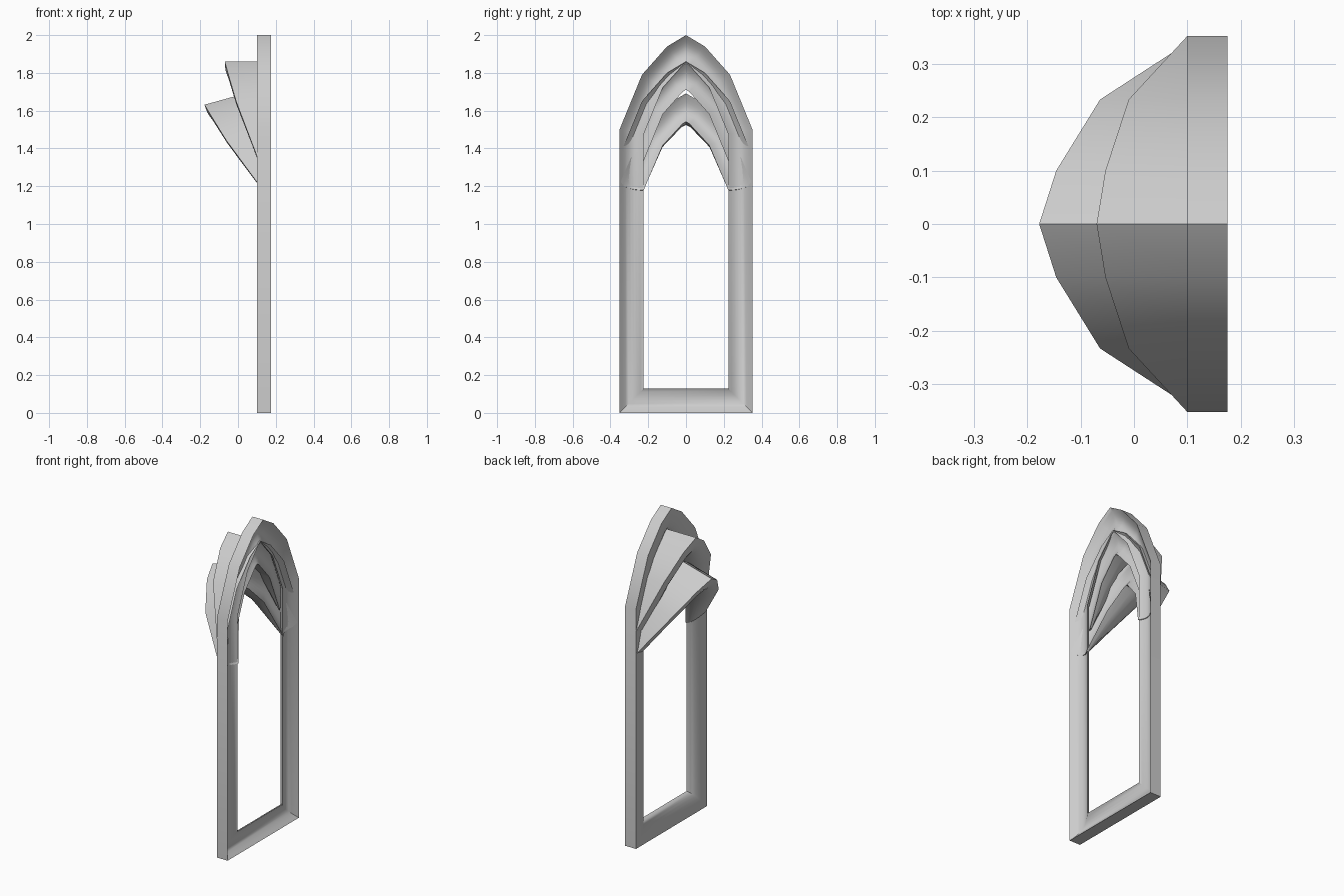
import bpy, math
from mathutils import Vector, Matrix

cube = bpy.data.objects.get("Cube")
if cube:
    bpy.data.objects.remove(cube, do_unlink=True)

BACK, CREST, FRONT, WIDTH, SPRING = 0.10, 0.153, 0.175, 0.128, 1.5

stone = bpy.data.materials.new("pale_grey_stone")
stone.use_nodes = True
stone.diffuse_color = (0.6, 0.6, 0.6, 1)
stone.node_tree.nodes["Principled BSDF"].inputs["Base Color"].default_value = (0.6, 0.6, 0.6, 1)

# Pointed arch outline in (y, z), running from the right foot over the apex
half = [(0.352, 0), (0.352, SPRING), (0.233, 1.79), (0.10, 1.94)]
outline = [Vector(p) for p in half + [(0, 2)] + [(-y, z) for y, z in reversed(half)]]


def miters(points):
    """Inward corner offsets of a closed outline, for a unit inset."""
    result = []
    for i, p in enumerate(points):
        a = (p - points[i - 1]).normalized()
        b = (points[(i + 1) % len(points)] - p).normalized()
        na, nb = Vector((-a.y, a.x)), Vector((-b.y, b.x))
        result.append((na + nb) / (1 + na.dot(nb)))
    return result


def loft(name, rows, closed):
    """Skin a list of equal, closed cross-sections."""
    n = len(rows[0])
    verts = [v for row in rows for v in row]
    faces = []
    for i in range(len(rows) if closed else len(rows) - 1):
        j = (i + 1) % len(rows)
        for k in range(n):
            m = (k + 1) % n
            faces.append((i * n + k, i * n + m, j * n + m, j * n + k))
    if not closed:
        last = (len(rows) - 1) * n
        faces += [tuple(reversed(range(n))), tuple(range(last, last + n))]
    mesh = bpy.data.meshes.new(name)
    mesh.from_pydata(verts, [], faces)
    mesh.materials.append(stone)
    obj = bpy.data.objects.new(name, mesh)
    bpy.context.collection.objects.link(obj)
    bpy.ops.object.select_all(action='DESELECT')
    obj.select_set(True)
    bpy.context.view_layer.objects.active = obj
    bpy.ops.object.shade_smooth_by_angle(angle=math.radians(40))


def section(p, m, back, power, shift=0):
    """Flat outer wall, hollow front face and rounded back."""
    steps = 8
    profile = []
    for i in range(steps + 1):
        t = i / steps
        profile.append((t, FRONT - (FRONT - CREST) * t - 0.033 * math.sin(math.pi * t) + shift))
    for i in range(1, steps + 1):
        a = math.pi / 2 * i / steps
        t, d = math.cos(a), math.sin(a)
        profile.append((max(t, 0) ** (2 / power),
                        CREST + shift - (CREST + shift - back) * d ** (2 / power)))
    row = []
    for t, x in profile:
        q = p + m * (WIDTH * t)
        row.append(Vector((x, q.x, q.y)))
    return row


corners = list(zip(outline, miters(outline)))

# Window frame
loft("window_frame", [section(p, m, BACK, 2) for p, m in corners], True)


# Hoods: the arch alone, with its back edge swept rearward towards the apex
def hood(name, foot_x, foot_z, tilt):
    rows = []
    place = (Matrix.Translation((foot_x, 0, foot_z)) @ Matrix.Rotation(-tilt, 4, 'Y')
             @ Matrix.Translation((-BACK, 0, -SPRING)))
    for p, m in corners[1:-1]:
        rise = max(0, (p.y - SPRING) / 0.5)
        row = section(p, m, BACK - 0.17 * rise ** 0.8, 2.6, -0.02)
        rows.append([place @ v for v in row])
    loft(name, rows, False)


hood("upper_hood", BACK, 1.36, 0)
hood("lower_hood", 0.12, 1.195, math.radians(15.5))
